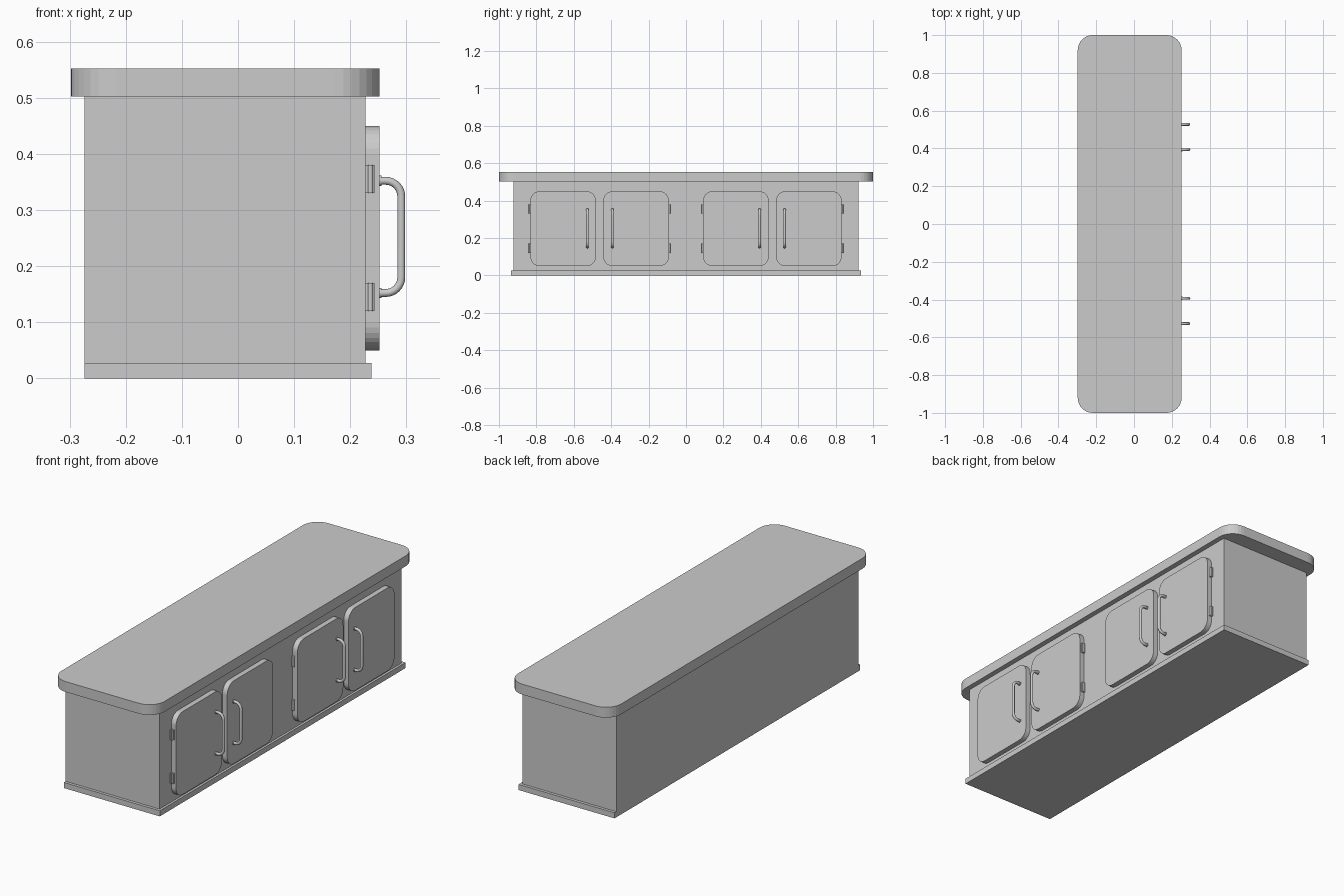
import bpy, bmesh, math
from mathutils import Vector

if "Cube" in bpy.data.objects:
    bpy.data.objects.remove(bpy.data.objects["Cube"])


def finish(name, bm, smooth=False):
    bmesh.ops.recalc_face_normals(bm, faces=bm.faces)
    me = bpy.data.meshes.new(name)
    bm.to_mesh(me)
    bm.free()
    ob = bpy.data.objects.new(name, me)
    bpy.context.collection.objects.link(ob)
    if smooth:
        bpy.context.view_layer.objects.active = ob
        ob.select_set(True)
        bpy.ops.object.shade_smooth_by_angle(angle=math.radians(40))
        ob.select_set(False)
    return ob


def rounded_box(name, lo, hi, axis=None, radius=0.0, segments=8):
    """Box between two corners; edges parallel to `axis` are rounded."""
    lo, hi = Vector(lo), Vector(hi)
    bm = bmesh.new()
    bmesh.ops.create_cube(bm, size=1)
    for v in bm.verts:
        v.co = Vector((lo[i] + hi[i]) / 2 + v.co[i] * (hi[i] - lo[i]) for i in range(3))
    if axis is not None:
        edges = [e for e in bm.edges
                 if abs((e.verts[0].co - e.verts[1].co).normalized()[axis]) > 0.9]
        bmesh.ops.bevel(bm, geom=edges, offset=radius, segments=segments,
                        profile=0.5, affect='EDGES')
    return finish(name, bm)


def tube(name, path, radius, sides=16):
    """Round tube swept along a path lying in the xz plane."""
    bm = bmesh.new()
    rings = []
    for i, p in enumerate(path):
        t = (path[min(i + 1, len(path) - 1)] - path[max(i - 1, 0)]).normalized()
        side = Vector((0, 1, 0))
        n = t.cross(side)
        angles = [2 * math.pi * k / sides for k in range(sides)]
        rings.append([bm.verts.new(p + radius * (math.cos(a) * n + math.sin(a) * side))
                      for a in angles])
    for r0, r1 in zip(rings, rings[1:]):
        for k in range(sides):
            j = (k + 1) % sides
            bm.faces.new((r0[k], r0[j], r1[j], r1[k]))
    bm.faces.new(rings[0])
    bm.faces.new(rings[-1])
    return finish(name, bm, smooth=True)


FRONT, DOOR = 0.227, 0.252

# Carcass, plinth and rounded worktop
rounded_box("cabinet_body", (-0.274, -0.922, 0.027), (FRONT, 0.922, 0.502))
rounded_box("plinth", (-0.274, -0.936, 0), (0.238, 0.936, 0.027))
rounded_box("worktop", (-0.298, -1, 0.502), (DOOR, 1, 0.552), axis=2, radius=0.08)


def handle(y):
    # D-shaped pull with rounded bends and small foot flanges
    xo, z0, z1, r = 0.291, 0.152, 0.352, 0.028
    path = [Vector((DOOR, y, z0))]
    for zc, start in ((z0 + r, -90), (z1 - r, 0)):
        for k in range(9):
            a = math.radians(start + 90 * k / 8)
            path.append(Vector((xo - r + r * math.cos(a), y, zc + r * math.sin(a))))
    path.append(Vector((DOOR, y, z1)))
    tube("door_handle", path, 0.007)
    for z in (z0, z1):
        tube("handle_foot", [Vector((DOOR - 0.001, y, z)), Vector((DOOR + 0.004, y, z))], 0.009)


def door(inner, outer, hinge_y, out, handle_y):
    rounded_box("door", (FRONT, min(inner, outer), 0.05), (DOOR, max(inner, outer), 0.45),
                axis=0, radius=0.05)
    handle(handle_y)
    # Two hinges on the door edge: leaves plus a vertical barrel
    for z in (0.12, 0.33):
        ya, yb = sorted((hinge_y - out * 0.002, hinge_y + out * 0.009))
        rounded_box("hinge_plate", (FRONT, ya, z), (0.2315, yb, z + 0.05))
        ya, yb = sorted((hinge_y - out * 0.002, hinge_y + out * 0.003))
        rounded_box("hinge_leaf", (FRONT, ya, z), (0.2435, yb, z + 0.05))
        yc = hinge_y + out * 0.005
        tube("hinge_barrel", [Vector((0.236, yc, z)), Vector((0.236, yc, z + 0.05))], 0.0045)


# Two pairs of doors, mirrored about the middle
for s in (-1, 1):
    door(s * 0.092, s * 0.442, s * 0.092, -s, s * 0.394)
    door(s * 0.482, s * 0.832, s * 0.832, s, s * 0.527)
